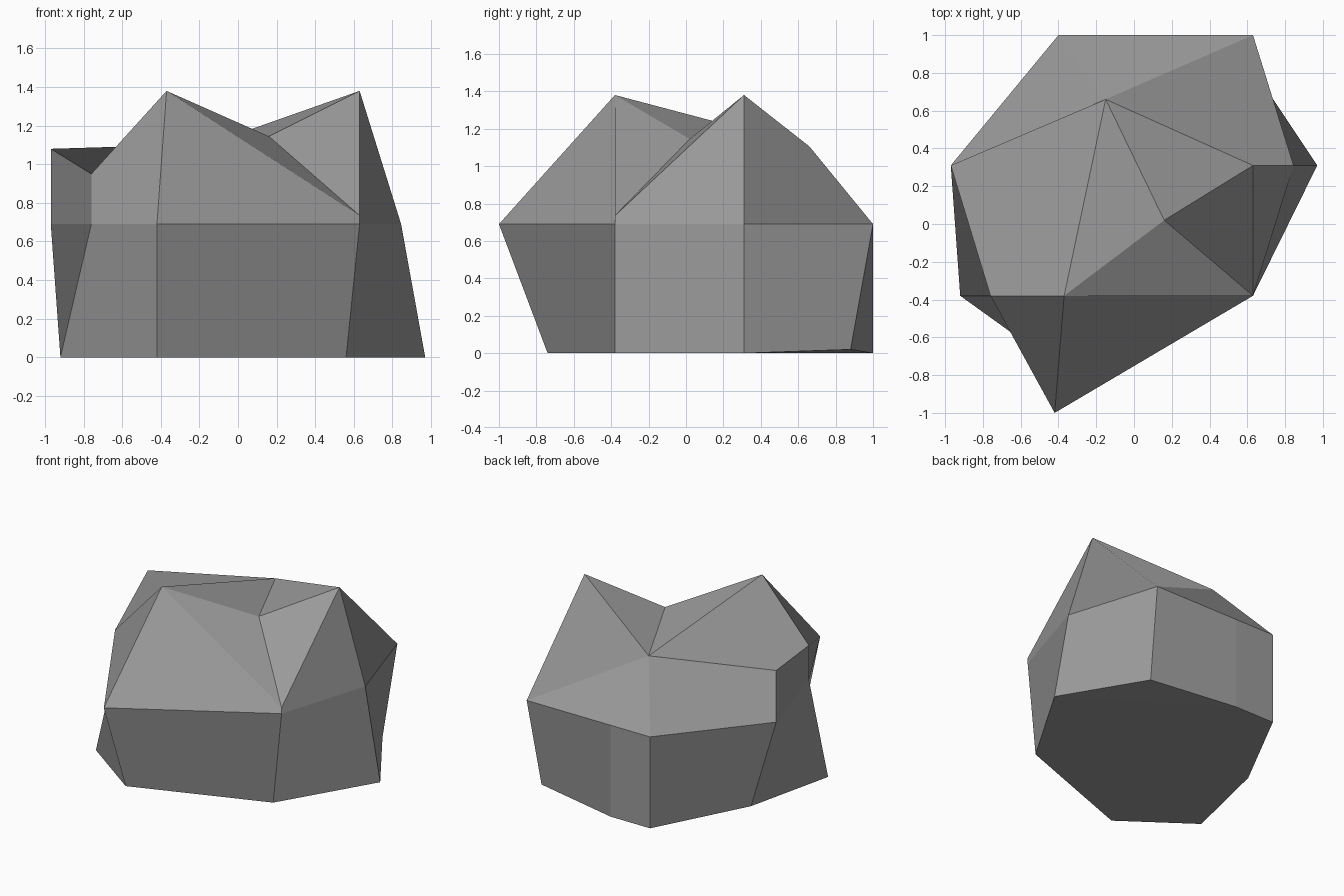
import bpy, bmesh

if "Cube" in bpy.data.objects:
    bpy.data.objects.remove(bpy.data.objects["Cube"])

# Outlines, counter-clockwise from the front corner
BASE = [(-.42, -.74), (.56, -.38), (.97, .31), (.59, .88),
        (-.07, 1), (-.40, 1), (-.76, .31), (-.92, -.38)]
WAIST = [(-.42, -1), (.63, -.38), (.845, .31), (.63, 1),
         (-.07, 1), (-.40, 1), (-.97, .31), (-.76, -.38)]
WAIST_Z = .69

bm = bmesh.new()
base = [bm.verts.new((x, y, .02 if i == 3 else 0)) for i, (x, y) in enumerate(BASE)]
w = [bm.verts.new((x, y, WAIST_Z)) for x, y in WAIST]

# Crown points: two peaks, the valley between them, and shoulders
peak_l = bm.verts.new((-.37, -.38, 1.38))
peak_r = bm.verts.new((.63, .31, 1.38))
valley = bm.verts.new((.16, .02, 1.145))
back = bm.verts.new((-.15, .66, 1.105))
left = bm.verts.new((-.97, .31, 1.08))
left_front = bm.verts.new((-.76, -.38, .95))
notch = bm.verts.new((.63, -.38, .735))
crown = [peak_l, notch, peak_r, back, back, back, left, left_front]


def wall(low, high, i):
    """Outward face that folds from its upper left to its lower right corner."""
    j = (i + 1) % 8
    corners = (low[j], high[j], high[i], low[i])
    bm.faces.new(list(dict.fromkeys(corners)))


# Lower wall, then upper wall
for i in range(8):
    wall(base, w, i)
    if i not in (3, 4):
        wall(w, crown, i)
bm.faces.new((w[3], w[4], w[5], back))

# Top facets around the valley
for face in [
    (left_front, peak_l, back, left), (peak_l, valley, back),
    (back, valley, peak_r), (valley, notch, peak_r), (peak_l, notch, valley),
]:
    bm.faces.new(face)

# Underside, nearly flat with one slightly lifted corner
bm.faces.new([base[i] for i in (7, 6, 5, 4, 2, 1, 0)])
bm.faces.new([base[i] for i in (4, 3, 2)])

mesh = bpy.data.meshes.new("rock")
bm.to_mesh(mesh)
bm.free()

# Single stone colour, flat faces
stone = bpy.data.materials.new("stone grey")
stone.diffuse_color = (.33, .33, .33, 1)
stone.use_nodes = True
stone.node_tree.nodes["Principled BSDF"].inputs["Base Color"].default_value = stone.diffuse_color
mesh.materials.append(stone)
rock = bpy.data.objects.new("rock", mesh)
bpy.context.collection.objects.link(rock)
